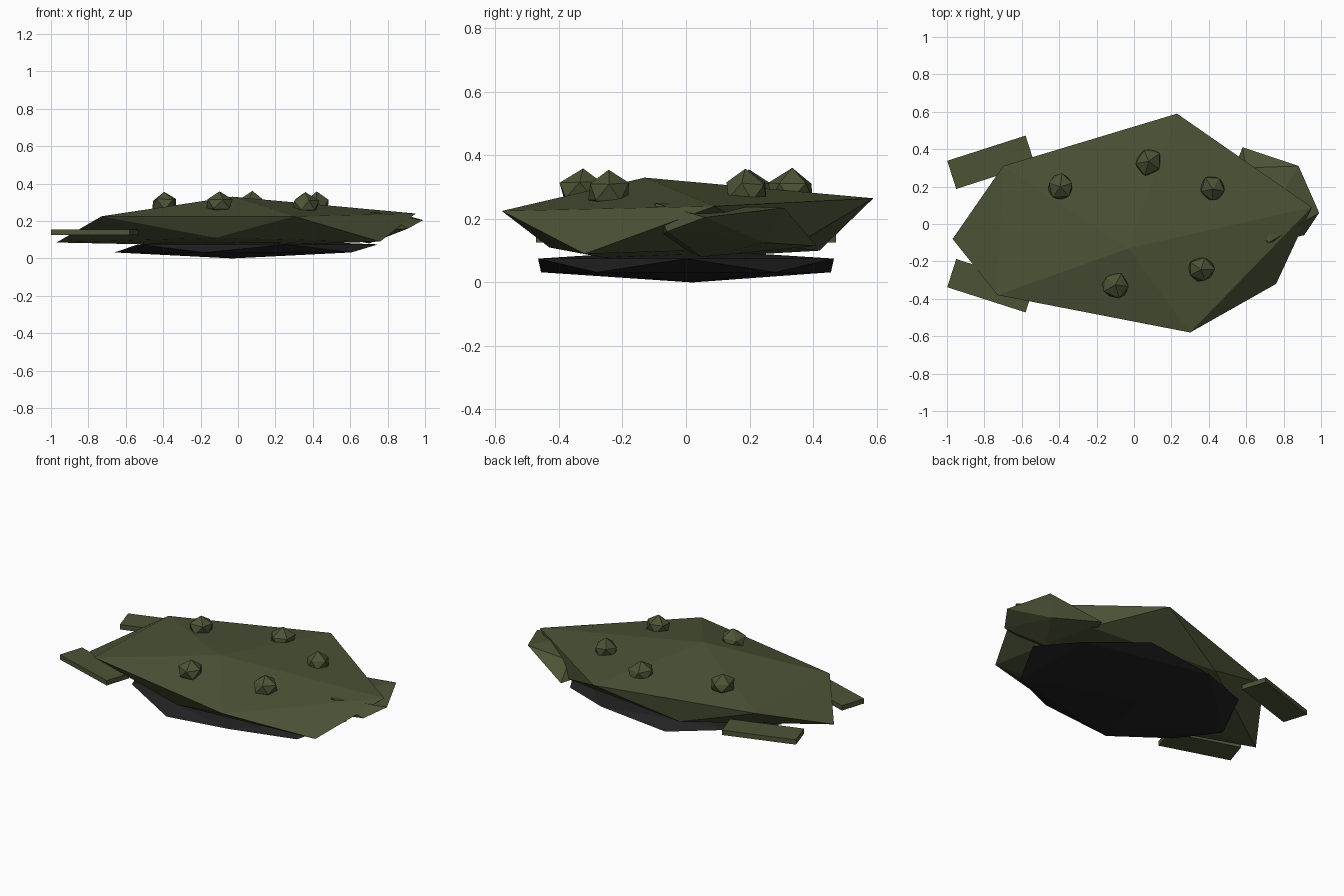
import bpy, bmesh, math, random
from mathutils import Vector, Matrix

random.seed(4)
cube = bpy.data.objects.get("Cube")
if cube:
    bpy.data.objects.remove(cube, do_unlink=True)


def make_material(name, colour):
    mat = bpy.data.materials.new(name)
    mat.use_nodes = True
    mat.diffuse_color = colour
    mat.node_tree.nodes["Principled BSDF"].inputs["Base Color"].default_value = colour
    return mat


olive = make_material("olive green", (0.071, 0.087, 0.037, 1))
charcoal = make_material("charcoal", (0.016, 0.016, 0.017, 1))


def add_object(name, bm, material):
    bmesh.ops.recalc_face_normals(bm, faces=bm.faces)
    mesh = bpy.data.meshes.new(name)
    bm.to_mesh(mesh)
    bm.free()
    mesh.materials.append(material)
    obj = bpy.data.objects.new(name, mesh)
    bpy.context.collection.objects.link(obj)
    return obj


def faceted_rock(name, material, top, upper, lower, bottom):
    """Twenty-sided rock: two poles and two staggered rings of five corners."""
    bm = bmesh.new()
    t, b = bm.verts.new(top), bm.verts.new(bottom)
    u = [bm.verts.new(p) for p in upper]
    l = [bm.verts.new(p) for p in lower]
    for i in range(5):
        j = (i + 1) % 5
        for corners in ((t, u[i], u[j]), (u[i], l[i], u[j]),
                        (l[i], l[j], u[j]), (b, l[j], l[i])):
            bm.faces.new(corners)
    return add_object(name, bm, material)


def ring(centre, rx, ry, z, start):
    """Five corners evenly spaced on an ellipse."""
    angles = [math.radians(start + 72 * i) for i in range(5)]
    return [Vector((centre[0] + rx * math.cos(a), centre[1] + ry * math.sin(a), z))
            for a in angles]


# Broad irregular hull
faceted_rock(
    "hull", olive, (-0.03, -0.13, 0.33),
    [(0.95, 0.09, 0.24), (0.23, 0.59, 0.265), (-0.7, 0.31, 0.23),
     (-0.73, -0.38, 0.225), (0.3, -0.58, 0.225)],
    [(0.6, 0.33, 0.11), (-0.25, 0.42, 0.1), (-0.97, -0.08, 0.085),
     (-0.12, -0.43, 0.11), (0.76, -0.32, 0.09)],
    (0, -0.19, 0.065))

# Smaller head wedged into the front end of the hull
faceted_rock(
    "head", olive, (0.75, 0.1, 0.24),
    [(0.99, 0.06, 0.205), (0.88, 0.31, 0.235), (0.6, 0.3, 0.21),
     (0.55, 0.08, 0.2), (0.72, -0.1, 0.25)],
    [(0.82, 0.25, 0.125), (0.58, 0.41, 0.115), (0.46, 0.1, 0.13),
     (0.62, -0.09, 0.14), (0.91, -0.06, 0.16)],
    (0.7, 0.05, 0.08))

# Dark flattened underbody
middle = (0.04, 0)
faceted_rock("underbody", charcoal, (0, 0, 0.105),
             ring(middle, 0.71, 0.49, 0.075, 0),
             ring(middle, 0.7, 0.48, 0.032, 36),
             (-0.03, 0.02, 0))

# Small faceted bumps on the back
bumps = [(-0.39, 0.2), (0.08, 0.33), (0.42, 0.19), (0.36, -0.24), (-0.1, -0.33)]


def jitter(point):
    return Vector(point) + Vector([random.uniform(-0.006, 0.006) for _ in range(3)])


for number, (x, y) in enumerate(bumps):
    turn = random.uniform(0, 72)
    upper = ring((x, y), 0.068, 0.068, 0.312, turn)
    lower = ring((x, y), 0.066, 0.066, 0.262, turn + 36)
    faceted_rock(f"back_bump_{number + 1}", olive, jitter((x, y, 0.36)),
                 [jitter(p) for p in upper], [jitter(p) for p in lower],
                 (x, y, 0.22))

# Two flat flippers splayed at the rear
for side, name in ((1, "left_flipper"), (-1, "right_flipper")):
    bm = bmesh.new()
    place = (Matrix.Translation((-0.765, 0.33 * side, 0.14))
             @ Matrix.Rotation(math.radians(17.8 * side), 4, "Z")
             @ Matrix.Diagonal((0.44, 0.158, 0.03, 1)))
    bmesh.ops.create_cube(bm, size=1, matrix=place)
    add_object(name, bm, olive)
